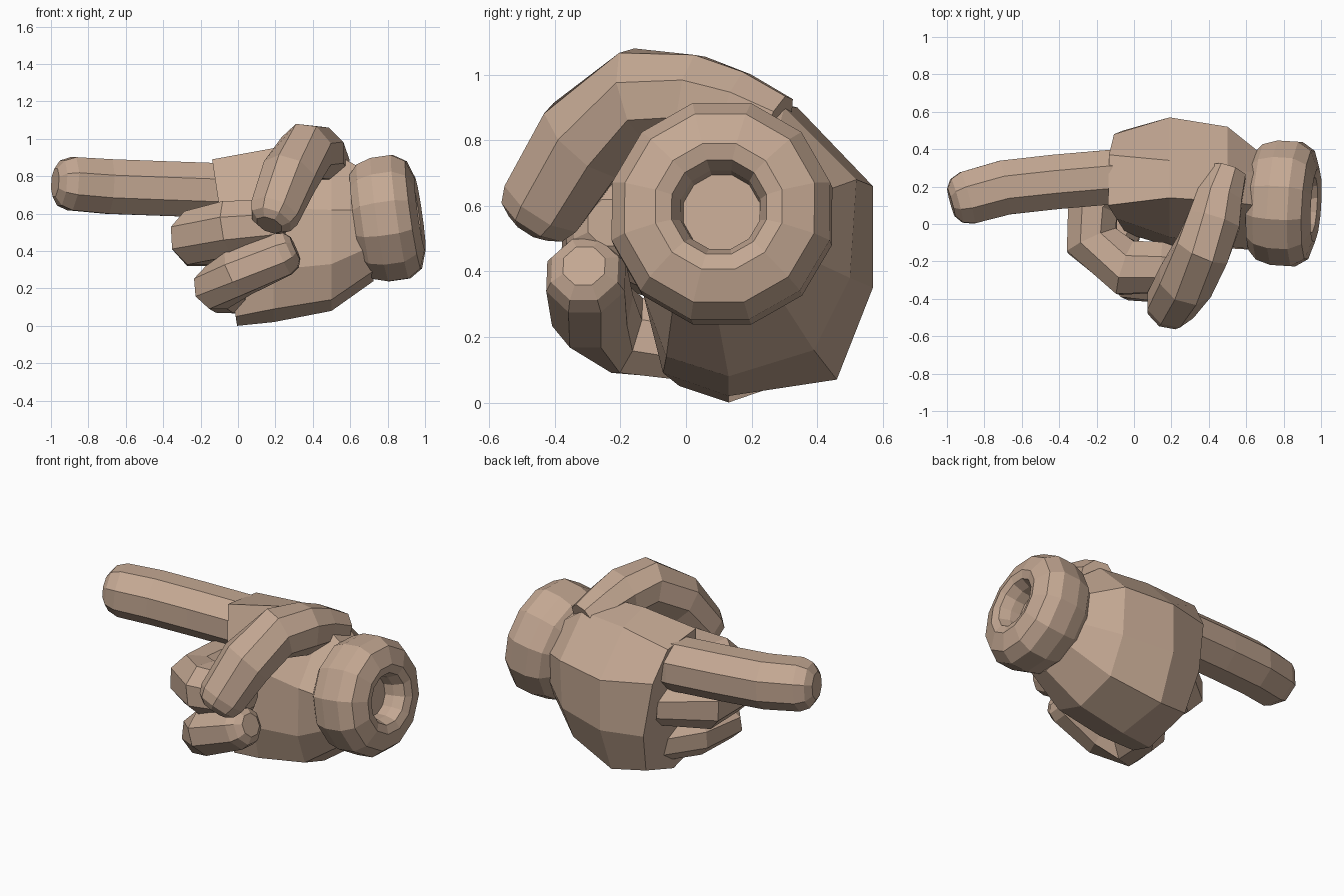
import bpy, bmesh
from math import sin, cos, pi
from mathutils import Vector

if "Cube" in bpy.data.objects:
    bpy.data.objects.remove(bpy.data.objects["Cube"])

glove = bpy.data.materials.new("glove_fabric")
glove.diffuse_color = (0.55, 0.39, 0.29, 1)
glove.use_nodes = True
glove.node_tree.nodes["Principled BSDF"].inputs["Base Color"].default_value = glove.diffuse_color


def loft(name, rings):
    """Skin a list of equal-length point rings and cap both ends."""
    bm = bmesh.new()
    vs = [[bm.verts.new(p) for p in r] for r in rings]
    n = len(vs[0])
    for a, b in zip(vs, vs[1:]):
        for i in range(n):
            j = (i + 1) % n
            bm.faces.new((a[i], a[j], b[j], b[i]))
    bm.faces.new(vs[0][::-1])
    bm.faces.new(vs[-1])
    bmesh.ops.recalc_face_normals(bm, faces=bm.faces)
    me = bpy.data.meshes.new(name)
    bm.to_mesh(me)
    bm.free()
    me.materials.append(glove)
    ob = bpy.data.objects.new(name, me)
    bpy.context.collection.objects.link(ob)
    return ob


def ring(c, axis, r, n, ref):
    u = (ref - axis * ref.dot(axis)).normalized()
    v = axis.cross(u)
    return [c + r * (u * cos(2 * pi * (i + .5) / n) + v * sin(2 * pi * (i + .5) / n))
            for i in range(n)]


def finger(name, path, ref=(0, 0, 1), n=8):
    """Faceted tube through (x, y, z, radius) points, rounded at the far end."""
    pts = [Vector(p[:3]) for p in path]
    rings = []
    for i, p in enumerate(pts):
        t = Vector()
        if i > 0:
            t += (p - pts[i - 1]).normalized()
        if i < len(pts) - 1:
            t += (pts[i + 1] - p).normalized()
        rings.append(ring(p, t.normalized(), path[i][3] * 1.04, n, Vector(ref)))
    t = (pts[-1] - pts[-2]).normalized()
    r = path[-1][3]
    rings.append(ring(pts[-1] + t * r * .4, t, r * .88, n, Vector(ref)))
    rings.append(ring(pts[-1] + t * r * .62, t, r * .55, n, Vector(ref)))
    return loft(name, rings)


# Palm: cross-sections (y, z) from knuckles to wrist; x slants with height
sections = [
    (-.14, .15, [(.1, .89), (.37, .86), (.48, .68), (.5, .35), (.42, .1), (.13, .0), (-.02, .05), (-.05, .25), (.03, .6)]),
    (.19, 0, [(.14, .95), (.34, .9), (.57, .66), (.57, .35), (.46, .07), (.13, .02), (-.07, .09), (-.12, .3), (-.07, .63)]),
    (.5, 0, [(.12, .93), (.3, .9), (.52, .68), (.5, .38), (.39, .16), (.13, .08), (-.06, .14), (-.13, .33), (-.12, .62)]),
    (.64, .13, [(.1, .85), (.27, .79), (.38, .63), (.35, .45), (.28, .33), (.1, .24), (-.04, .29), (-.12, .42), (-.14, .62)]),
]
loft("palm", [[(x + s * (.9 - z), y, z) for y, z in pts] for x, s, pts in sections])

# Rolled cuff with a recessed wrist hole
axis = Vector((.98, -.06, .14)).normalized()
centre = Vector((.81, .11, .575))
profile = [(-.15, .2), (-.175, .27), (-.13, .32), (-.05, .345), (.06, .345), (.13, .3),
           (.165, .2), (.15, .15), (.09, .125), (.03, .12)]
loft("cuff", [ring(centre + axis * a, axis, r, 12, Vector((0, 0, 1))) for a, r in profile])

# Pointing finger
finger("index_finger", [(.05, .25, .72, .14), (-.13, .25, .725, .152), (-.42, .225, .735, .152),
                        (-.69, .195, .745, .152), (-.89, .14, .76, .148)])

# Two curled fingers
finger("middle_finger", [(.0, .3, .48, .13), (-.22, .12, .465, .15), (-.225, -.09, .47, .15),
                         (-.04, -.235, .52, .155), (.16, -.23, .54, .14)])
finger("little_finger", [(.08, .2, .18, .12), (-.07, .0, .19, .125), (-.115, -.18, .205, .125),
                         (0, -.285, .28, .13), (.235, -.305, .385, .125)])

# Thumb arching over the curled fingers
finger("thumb", [(.505, .28, .84, .1), (.46, .15, .89, .125), (.43, .02, .92, .145),
                 (.365, -.14, .935, .15), (.275, -.31, .8, .152), (.195, -.435, .605, .135)],
       ref=(1, 0, 0))
